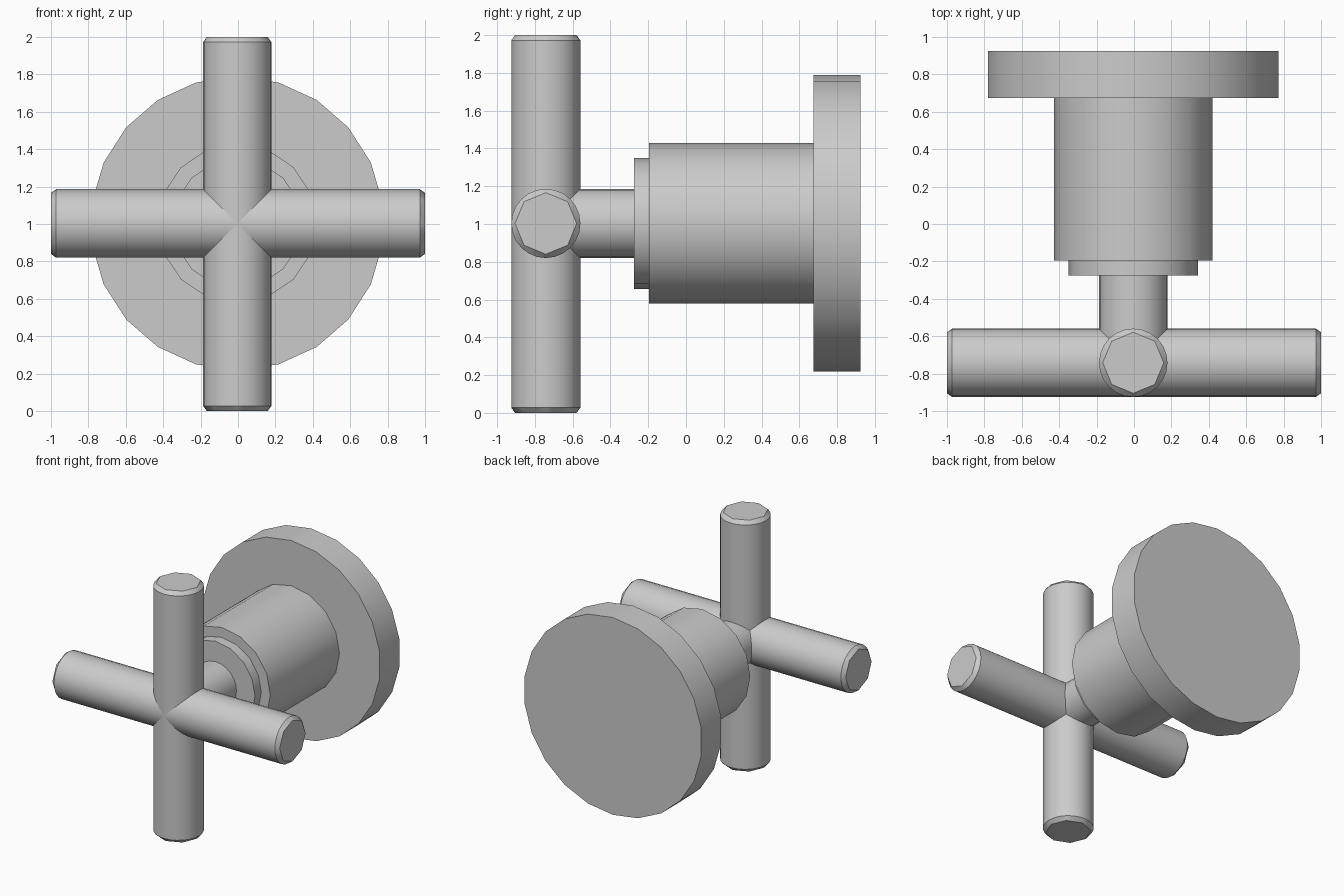
import bpy, bmesh, math
from mathutils import Vector

cube = bpy.data.objects.get("Cube")
if cube:
    bpy.data.objects.remove(cube, do_unlink=True)

# One plain grey metal
metal = bpy.data.materials.new("grey_metal")
metal.use_nodes = True
GREY = (0.6, 0.6, 0.6, 1.0)
metal.diffuse_color = GREY
metal.node_tree.nodes["Principled BSDF"].inputs["Base Color"].default_value = GREY

# Maps (across, up, along) onto world axes
AXES = {
    "X": lambda a, b, t: Vector((t, a, b)),
    "Y": lambda a, b, t: Vector((a, t, b)),
    "Z": lambda a, b, t: Vector((a, b, t)),
}


def turned(name, axis, centre, rings):
    """Convex turned solid from rings of (position along axis, radius, sides)."""
    bm = bmesh.new()
    for t, r, n in rings:
        for i in range(n):
            ang = math.pi / 2 + math.tau * i / n
            bm.verts.new(AXES[axis](r * math.cos(ang), r * math.sin(ang), t))
    bmesh.ops.convex_hull(bm, input=bm.verts[:])
    bmesh.ops.dissolve_limit(bm, angle_limit=0.01, verts=bm.verts[:], edges=bm.edges[:])
    bmesh.ops.recalc_face_normals(bm, faces=bm.faces[:])
    mesh = bpy.data.meshes.new(name)
    bm.to_mesh(mesh)
    bm.free()
    mesh.materials.append(metal)
    obj = bpy.data.objects.new(name, mesh)
    obj.location = centre
    bpy.context.collection.objects.link(obj)
    bpy.ops.object.select_all(action="DESELECT")
    obj.select_set(True)
    bpy.context.view_layer.objects.active = obj
    bpy.ops.object.shade_smooth_by_angle(angle=math.radians(30))
    return obj


CX, CZ = -0.004, 1.003      # axis of the valve body
ARM_Y, ARM_R = -0.742, 0.183

# Wall plate, body and collar, stepping forward
turned("wall_flange", "Y", (CX, 0, CZ), [(0.675, 0.785, 22), (0.925, 0.785, 22)])
turned("valve_body", "Y", (CX, 0, CZ), [(-0.195, 0.425, 16), (0.68, 0.425, 16)])
turned("collar", "Y", (CX, 0, CZ), [(-0.275, 0.346, 16), (-0.19, 0.346, 16)])

# Stem joining the cross to the collar
turned("stem", "Y", (CX, 0, CZ), [(ARM_Y, ARM_R, 24), (-0.27, ARM_R, 24)])

# Cross handle: two bars with chamfered ends running into octagonal caps
bar = [(-1.0, 0.163, 8), (-0.972, ARM_R, 24), (0.972, ARM_R, 24), (1.0, 0.163, 8)]
turned("horizontal_bar", "X", (0, ARM_Y, CZ), bar)
turned("vertical_bar", "Z", (CX, ARM_Y, 1.0), bar)
